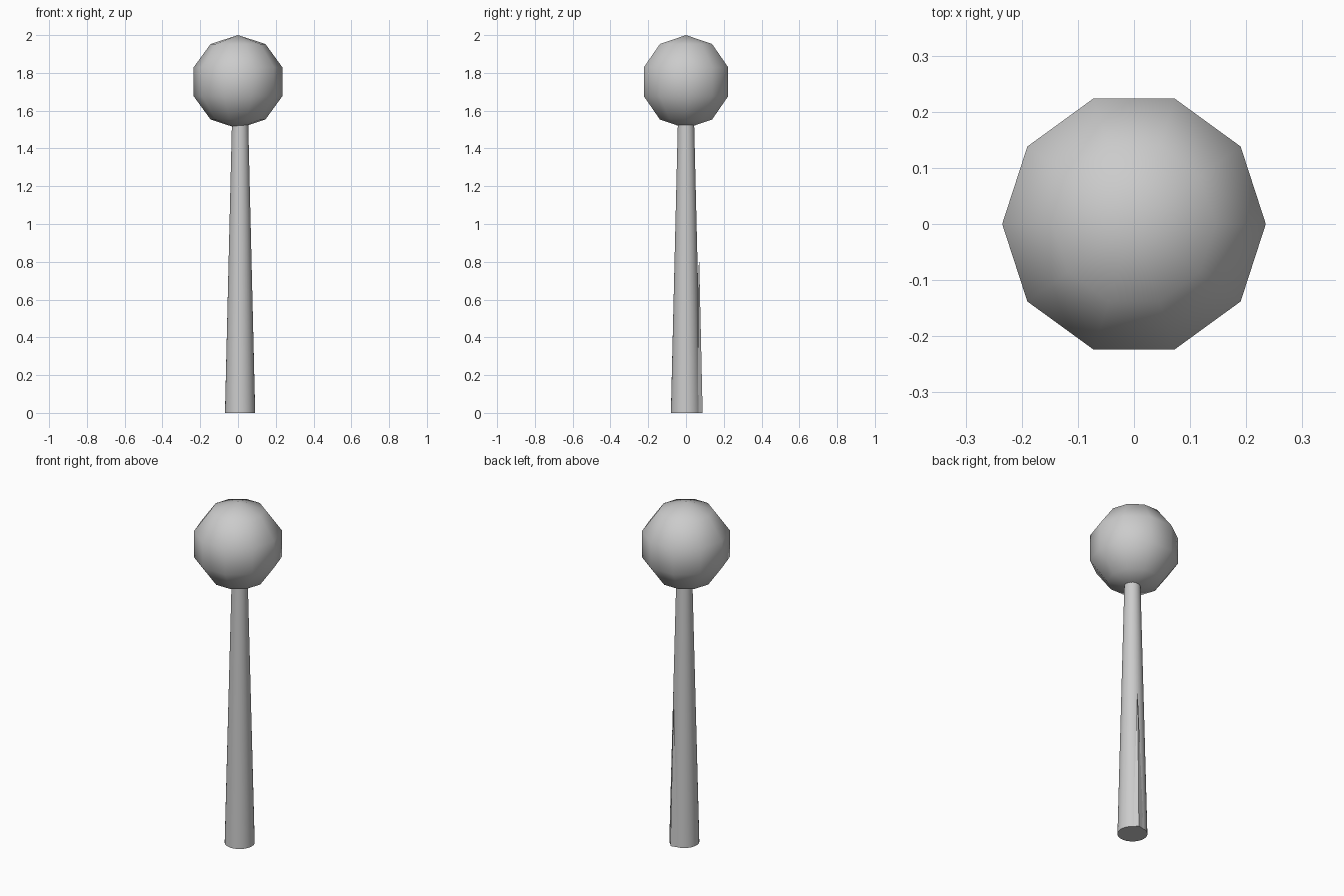
import bpy, bmesh
from math import sin, cos, pi, radians

if "Cube" in bpy.data.objects:
    bpy.data.objects.remove(bpy.data.objects["Cube"])


def finish(name, bm, angle):
    bmesh.ops.recalc_face_normals(bm, faces=bm.faces)
    mesh = bpy.data.meshes.new(name)
    bm.to_mesh(mesh)
    bm.free()
    obj = bpy.data.objects.new(name, mesh)
    bpy.context.collection.objects.link(obj)
    bpy.ops.object.select_all(action='DESELECT')
    obj.select_set(True)
    bpy.context.view_layer.objects.active = obj
    bpy.ops.object.shade_smooth_by_angle(angle=radians(angle))
    return obj


def lathe(name, profile, sides, centre=(0, 0), angle=50):
    """Revolve (radius, z) rings; a zero radius makes a pole."""
    bm = bmesh.new()
    rings = []
    for r, z in profile:
        rings.append([bm.verts.new((centre[0] + r * cos(2 * pi * i / sides),
                                    centre[1] + r * sin(2 * pi * i / sides), z))
                      for i in range(sides)])
    for a, b in zip(rings, rings[1:]):
        for i in range(sides):
            j = (i + 1) % sides
            bm.faces.new((a[i], a[j], b[j], b[i]))
    bmesh.ops.remove_doubles(bm, verts=bm.verts, dist=1e-5)
    return finish(name, bm, angle)


# Ball: ten sides, five bands
R, cz = 0.247, 1.753
lathe("ball", [(R * sin(pi * k / 5), cz - R * cos(pi * k / 5)) for k in range(6)], 10)

# Tapered trunk, slightly off centre
lathe("trunk", [(0, 0), (0.08, 0), (0.043, 1.54), (0, 1.54)], 32, (0.011, 0))

# Thin splinter standing on the back right of the trunk
bm = bmesh.new()
base = [bm.verts.new(p) for p in ((0.058, 0.062, 0), (0.04, 0.088, 0), (0.0, 0.078, 0), (0.03, 0.05, 0))]
tip = bm.verts.new((0.033, 0.069, 0.85))
bm.faces.new(base)
for i in range(4):
    bm.faces.new((base[i], base[(i + 1) % 4], tip))
finish("splinter", bm, 30)
